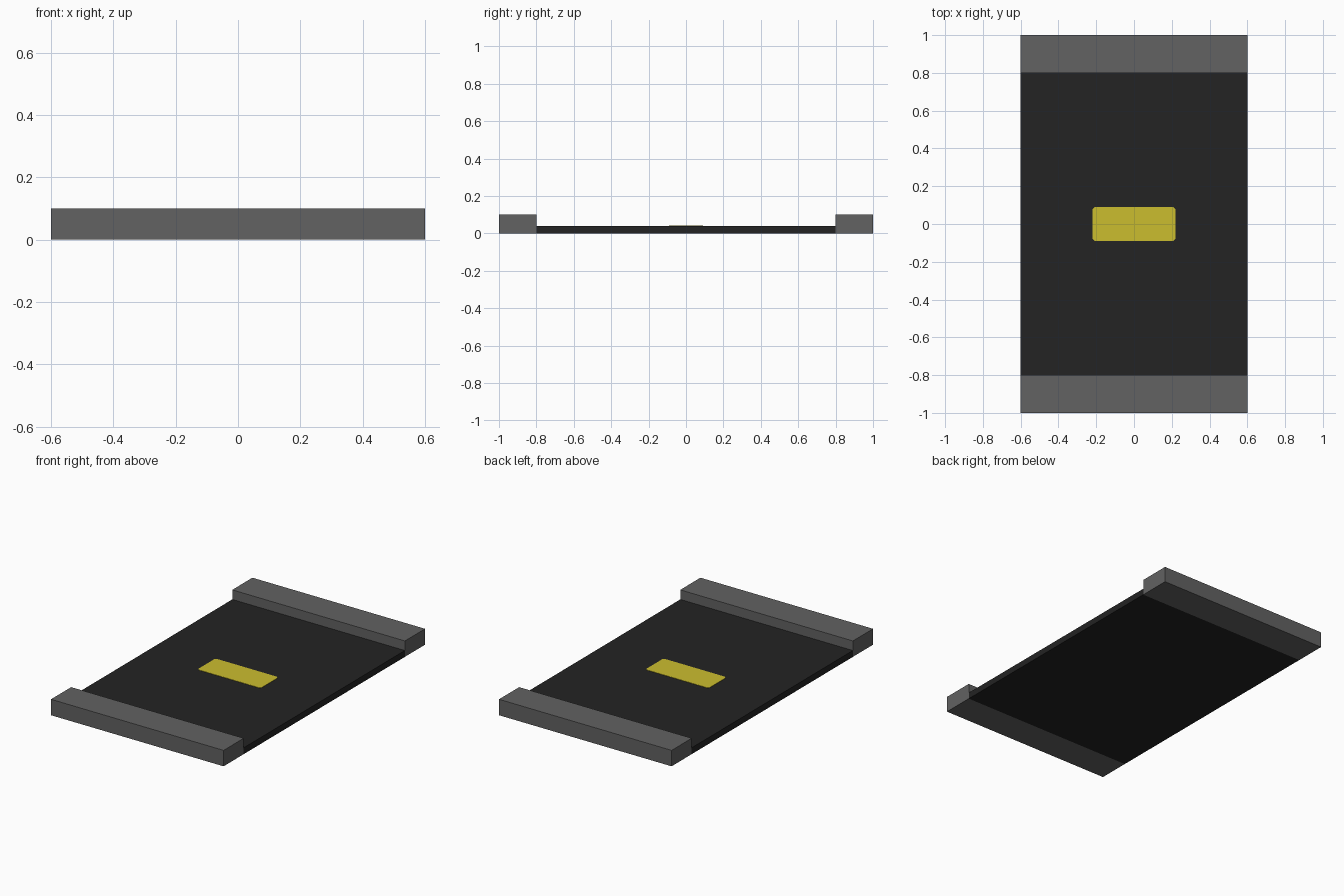
import bpy, bmesh

if "Cube" in bpy.data.objects:
    bpy.data.objects.remove(bpy.data.objects["Cube"])


def material(name, rgb):
    m = bpy.data.materials.new(name)
    m.diffuse_color = (*rgb, 1.0)
    m.use_nodes = True
    m.node_tree.nodes["Principled BSDF"].inputs["Base Color"].default_value = m.diffuse_color
    return m


def prism(name, outline, z0, z1, mat):
    """Extrude a flat outline from z0 up to z1."""
    bm = bmesh.new()
    face = bm.faces.new([bm.verts.new((x, y, z0)) for x, y in outline])
    top = bmesh.ops.extrude_face_region(bm, geom=[face], use_keep_orig=True)
    for v in top["geom"]:
        if isinstance(v, bmesh.types.BMVert):
            v.co.z = z1
    bmesh.ops.recalc_face_normals(bm, faces=bm.faces[:])
    mesh = bpy.data.meshes.new(name)
    bm.to_mesh(mesh)
    bm.free()
    mesh.materials.append(mat)
    ob = bpy.data.objects.new(name, mesh)
    bpy.context.collection.objects.link(ob)
    return ob


def rect(x0, x1, y0, y1):
    return [(x0, y0), (x1, y0), (x1, y1), (x0, y1)]


asphalt = material("asphalt black", (0.0168, 0.0168, 0.0168))
concrete = material("concrete grey", (0.122, 0.122, 0.122))
yellow = material("marking yellow", (0.60, 0.51, 0.028))

# Road slab
prism("road_surface", rect(-0.6, 0.6, -0.8, 0.8), 0.0, 0.04, asphalt)

# Raised kerbs along the front and back
for name, y0, y1 in (("front_kerb", -1.0, -0.8), ("back_kerb", 0.8, 1.0)):
    prism(name, rect(-0.6, 0.6, y0, y1), 0.0, 0.1, concrete)

# Painted centre dash with small clipped corners
hx, hy, c = 0.22, 0.09, 0.012
dash = [(-hx + c, -hy), (hx - c, -hy), (hx, -hy + c), (hx, hy - c),
        (hx - c, hy), (-hx + c, hy), (-hx, hy - c), (-hx, -hy + c)]
prism("centre_dash", dash, 0.039, 0.042, yellow)
